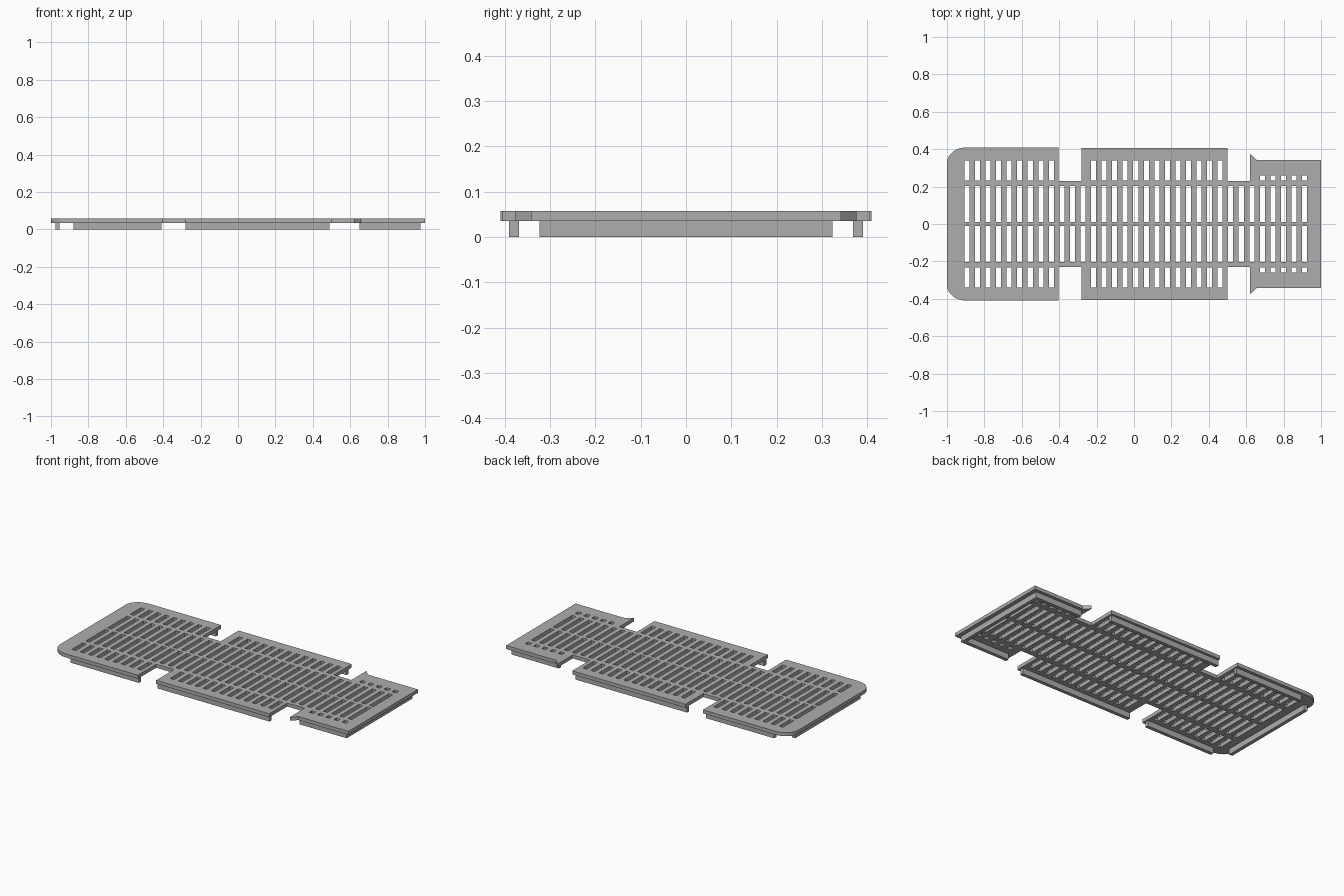
import bpy
import math

if "Cube" in bpy.data.objects:
    bpy.data.objects.remove(bpy.data.objects["Cube"], do_unlink=True)

PLATE_BOTTOM, TOP = 0.035, 0.057
WALL = 0.022

grey = bpy.data.materials.new("plain grey")
grey.use_nodes = True
GREY = (0.42, 0.42, 0.42, 1)
grey.diffuse_color = GREY
grey.node_tree.nodes["Principled BSDF"].inputs["Base Color"].default_value = GREY


def add_loop(curve, points):
    """Closed straight-sided loop in a filled 2D curve."""
    spline = curve.splines.new("POLY")
    spline.points.add(len(points) - 1)
    for point, (x, y) in zip(spline.points, points):
        point.co = (x, y, 0, 1)
    spline.use_cyclic_u = True


def rectangle(x0, x1, y0, y1):
    return [(x0, y0), (x1, y0), (x1, y1), (x0, y1)]


def skirt(name, x0, x1, y0, y1):
    """Wall hanging below the plate."""
    bpy.ops.mesh.primitive_cube_add(
        size=1, location=((x0 + x1) / 2, (y0 + y1) / 2, PLATE_BOTTOM / 2))
    obj = bpy.context.object
    obj.name = name
    obj.scale = (x1 - x0, y1 - y0, PLATE_BOTTOM)
    bpy.ops.object.transform_apply(location=False, rotation=False, scale=True)
    obj.data.materials.append(grey)


# Slotted plate: outline of one half, mirrored across the centre line
plate = bpy.data.curves.new("slotted_plate", "CURVE")
plate.dimensions = "2D"
plate.fill_mode = "BOTH"
plate.extrude = (TOP - PLATE_BOTTOM) / 2

corner = [(-0.9 - 0.1 * math.cos(a), 0.325 + 0.084 * math.sin(a))
          for a in (i * math.pi / 16 for i in range(9))]
half = corner + [
    (-0.403, 0.409), (-0.403, 0.23), (-0.28, 0.23), (-0.28, 0.405),
    (0.5, 0.405), (0.5, 0.23), (0.62, 0.23), (0.62, 0.376),
    (0.657, 0.342), (1, 0.342)]
add_loop(plate, half + [(x, -y) for x, y in reversed(half)])

# Slots: two long rows everywhere, outer rows only on the wide sections
for i in range(33):
    x = -0.893 + i * 0.0564
    rows = [(0.012, 0.202)]
    if i < 9 or 12 <= i < 25:
        rows.append((0.233, 0.34))
    elif i >= 28:
        rows.append((0.233, 0.26))
    for y0, y1 in rows:
        add_loop(plate, rectangle(x - 0.0135, x + 0.0135, y0, y1))
        add_loop(plate, rectangle(x - 0.0135, x + 0.0135, -y1, -y0))

plate_obj = bpy.data.objects.new("slotted_plate", plate)
plate_obj.location.z = (TOP + PLATE_BOTTOM) / 2
bpy.context.collection.objects.link(plate_obj)
plate.materials.append(grey)
bpy.ops.object.select_all(action="DESELECT")
plate_obj.select_set(True)
bpy.context.view_layer.objects.active = plate_obj
bpy.ops.object.convert(target="MESH")
bpy.ops.object.shade_flat()

# Side skirts under each wide section
for name, x0, x1, outer in (("right_section", -0.88, -0.41, 0.39),
                            ("middle_section", -0.28, 0.49, 0.39),
                            ("left_section", 0.65, 0.975, 0.323)):
    skirt(name + "_front_skirt", x0, x1, -outer, WALL - outer)
    skirt(name + "_back_skirt", x0, x1, outer - WALL, outer)

# End skirts
skirt("right_end_skirt", -0.977, -0.955, -0.322, 0.322)
skirt("left_end_skirt", 0.953, 0.975, WALL - 0.323, 0.323 - WALL)
